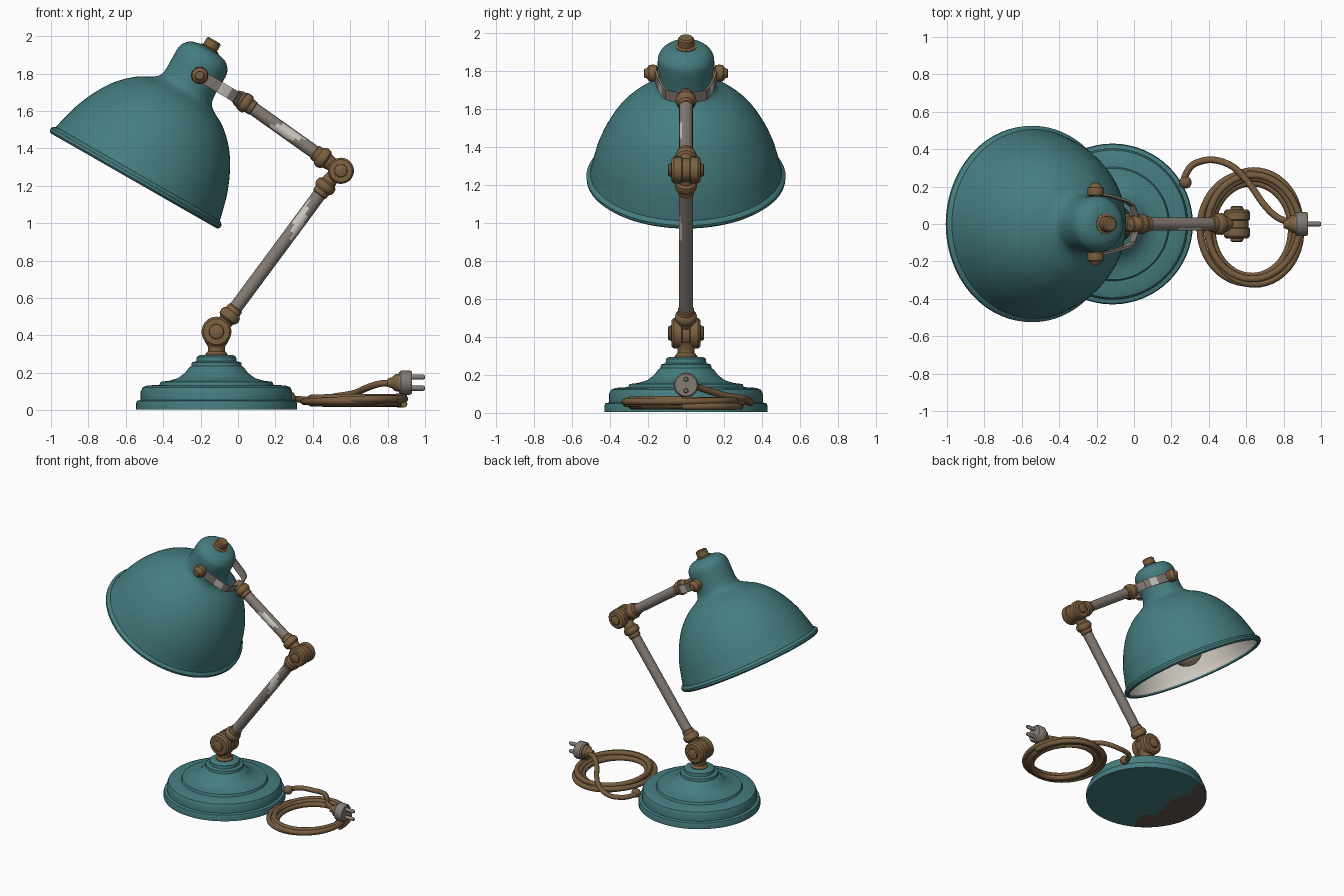
import bpy, bmesh, math
from mathutils import Vector

if "Cube" in bpy.data.objects:
    bpy.data.objects.remove(bpy.data.objects["Cube"])


def material(name, rgb):
    m = bpy.data.materials.new(name)
    m.diffuse_color = (*rgb, 1)
    m.use_nodes = True
    m.node_tree.nodes["Principled BSDF"].inputs["Base Color"].default_value = m.diffuse_color
    return m


TEAL = material("teal enamel", (0.060, 0.205, 0.215))
BRASS = material("aged brass", (0.200, 0.118, 0.052))
CORD = material("cloth cord", (0.185, 0.110, 0.050))
STEEL = material("dull steel", (0.235, 0.200, 0.175))
BRIGHT = material("worn bright steel", (0.62, 0.59, 0.54))
WHITE = material("cream lining", (0.78, 0.74, 0.66))
BARE = material("bare underside", (0.130, 0.095, 0.080))
GLASS = material("bulb glass", (0.42, 0.36, 0.25))


def finish(name, bm, mats, angle=35):
    bmesh.ops.remove_doubles(bm, verts=bm.verts, dist=1e-5)
    bmesh.ops.recalc_face_normals(bm, faces=bm.faces)
    me = bpy.data.meshes.new(name)
    bm.to_mesh(me)
    bm.free()
    ob = bpy.data.objects.new(name, me)
    bpy.context.collection.objects.link(ob)
    for m in mats:
        me.materials.append(m)
    bpy.ops.object.select_all(action='DESELECT')
    ob.select_set(True)
    bpy.context.view_layer.objects.active = ob
    bpy.ops.object.shade_smooth_by_angle(angle=math.radians(angle))
    return ob


def smooth_path(pts, n=6):
    """Catmull-Rom curve through the points."""
    p = [Vector(q) for q in pts]
    p = [2 * p[0] - p[1]] + p + [2 * p[-1] - p[-2]]
    out = []
    for a, b, c, d in zip(p, p[1:], p[2:], p[3:]):
        for i in range(n):
            t = i / n
            out.append(0.5 * (2 * b + (c - a) * t + (2 * a - 5 * b + 4 * c - d) * t * t
                              + (3 * b - a - 3 * c + d) * t ** 3))
    return out + [p[-2]]


def lathe(name, profile, mats, origin=(0, 0, 0), axis=(0, 0, 1), seg=32, rule=None):
    """Revolve (radius, height) points about an axis; rule(local centre, row) gives the colour."""
    bm = bmesh.new()
    rot = Vector((0, 0, 1)).rotation_difference(Vector(axis))
    rings = []
    for r, h in profile:
        rings.append([bm.verts.new((r * math.cos(2 * math.pi * k / seg),
                                    r * math.sin(2 * math.pi * k / seg), h)) for k in range(seg)])
    for i, (a, b) in enumerate(zip(rings, rings[1:])):
        for k in range(seg):
            j = (k + 1) % seg
            f = bm.faces.new((a[k], a[j], b[j], b[k]))
            if rule:
                f.material_index = rule(f.calc_center_median(), i)
    for v in bm.verts:
        v.co = rot @ v.co + Vector(origin)
    return finish(name, bm, mats)


def tube(name, pts, radius, mat):
    cu = bpy.data.curves.new(name, 'CURVE')
    cu.dimensions = '3D'
    cu.bevel_depth = radius
    cu.bevel_resolution = 3
    cu.use_fill_caps = True
    sp = cu.splines.new('POLY')
    sp.points.add(len(pts) - 1)
    for q, p in zip(sp.points, pts):
        q.co = (*p, 1)
    cu.materials.append(mat)
    ob = bpy.data.objects.new(name, cu)
    bpy.context.collection.objects.link(ob)


def ball(name, r, mat, at):
    pr = [(r * math.sin(math.pi * i / 12), -r * math.cos(math.pi * i / 12)) for i in range(13)]
    return lathe(name, pr, [mat], at, seg=24)


# Base: stepped, flared foot with a bare patch underneath
BX = -0.115
underside = [(0.43 * i / 12, 0.005) for i in range(13)]
foot = [(0.43, 0.035), (0.425, 0.05), (0.405, 0.055), (0.405, 0.10), (0.395, 0.122), (0.37, 0.132),
        (0.305, 0.136), (0.298, 0.152), (0.25, 0.158), (0.205, 0.172), (0.17, 0.198), (0.145, 0.23),
        (0.135, 0.236), (0.132, 0.255), (0.108, 0.262), (0.105, 0.285), (0.09, 0.295), (0, 0.295)]
lathe("base", underside + foot, [TEAL, BARE], (BX, 0, 0), seg=64,
      rule=lambda c, i: int(i < 12 and c.x < -0.18 + 0.03 * math.sin(c.y * 20)))
lathe("base_neck", [(0, 0.28), (0.06, 0.28), (0.06, 0.3), (0.046, 0.315), (0.046, 0.34), (0.065, 0.37), (0, 0.37)],
      [BRASS], (BX, 0, 0))


# Hinges: barrel along y, side knuckles and bolt heads
def hinge(name, x, z, r):
    half = [(r * 0.9, 0.012), (r * 0.9, 0.018), (r, 0.024), (r, 0.064), (r * 0.86, 0.076),
            (r * 0.5, 0.078), (r * 0.48, 0.09), (r * 0.35, 0.096), (0, 0.096)]
    lathe(name, [(a, -h) for a, h in half[::-1]] + half, [BRASS], (x, 0, z), (0, 1, 0))


LOW, TOP = Vector((BX, 0, 0.42)), Vector((0.55, 0, 1.28))
END = Vector((0.015, 0, 1.66))
hinge("lower_hinge", LOW.x, LOW.z, 0.08)
hinge("upper_hinge", TOP.x, TOP.z, 0.07)


# Arms: steel rods with worn streaks and brass collars at both ends
def arm(name, a, b, s0, s1, w0, w1):
    d = (b - a).normalized()
    n = 24
    length = s1 - s0
    prof = [(0, 0)] + [(0.036, length * i / n) for i in range(n + 1)] + [(0, length)]
    lathe(name, prof, [STEEL, BRIGHT], a + d * s0, d, seg=20,
          rule=lambda c, i: int(w0 < c.z / length + c.x * 2 < w1 and c.y < -0.024))
    return d


collar = [(0, -0.05), (0.036, -0.05), (0.042, -0.01), (0.054, 0.0), (0.058, 0.02), (0.054, 0.036),
          (0.044, 0.045), (0.042, 0.07), (0.036, 0.075), (0, 0.075)]
d1 = arm("lower_arm", Vector((-0.085, 0, 0.45)), Vector((0.47, 0, 1.20)), 0, 0.94, 0.66, 0.82)
lathe("lower_arm_bottom_collar", collar, [BRASS], (-0.055, 0, 0.49), d1)
lathe("lower_arm_top_collar", collar, [BRASS], (0.478, 0, 1.212), -d1)
d2 = arm("upper_arm", TOP, END, 0.05, 0.65, 0.40, 0.62)
lathe("upper_arm_lower_collar", collar, [BRASS], TOP + d2 * 0.10, d2)
lathe("upper_arm_upper_collar", [(r * 0.95, h) for r, h in collar], [BRASS], END - d2 * 0.01, -d2)
ball("fork_ball", 0.046, BRASS, END)

# Fork: flat straps reaching around the shade neck
fwd, wide = Vector((-0.86, 0, 0.51)), Vector((0.51, 0, 0.86))
PIVOT = Vector((-0.205, 0, 1.79))
strap = [(0.0, 0.0), (0.015, 0.06), (0.03, 0.095), (0.07, 0.118), (0.13, 0.133), (0.18, 0.146), (0.28, 0.158)]
for side, label in ((-1, "front"), (1, "back")):
    bm = bmesh.new()
    rows = []
    for s, y in strap:
        c = END + fwd * s + Vector((0, side * y, 0))
        rows.append([bm.verts.new(c + wide * w + Vector((0, side * t, 0)))
                     for w, t in ((-0.031, 0), (0.031, 0), (0.031, 0.012), (-0.031, 0.012))])
    for i, (a, b) in enumerate(zip(rows, rows[1:])):
        for k in range(4):
            f = bm.faces.new((a[k], a[(k + 1) % 4], b[(k + 1) % 4], b[k]))
            f.material_index = int(i == 3 and k == 2)
    bm.faces.new(rows[0])
    bm.faces.new(rows[-1])
    finish(label + "_fork_strap", bm, [STEEL, BRIGHT])
    lathe(label + "_pivot_knob", [(0, 0.13), (0.03, 0.13), (0.03, 0.15), (0.042, 0.155), (0.046, 0.175),
                                  (0.042, 0.195), (0.028, 0.205), (0.022, 0.22), (0, 0.222)],
          [BRASS], PIVOT, (0, side, 0), 20)

# Shade: dome, neck, cap and rolled rim in enamel, cream inside
SO, AX = Vector((-0.55, 0, 1.238)), Vector((0.497, 0, 0.868))
dome = smooth_path([(0.505, 0.03, 0), (0.488, 0.10, 0), (0.462, 0.19, 0), (0.418, 0.29, 0), (0.355, 0.39, 0),
                    (0.27, 0.473, 0), (0.19, 0.52, 0), (0.158, 0.55, 0), (0.148, 0.60, 0), (0.149, 0.71, 0),
                    (0.139, 0.75, 0), (0.108, 0.783, 0), (0.06, 0.798, 0)], 4)
outer = [(p.x, p.y) for p in dome]
rim = [(0.492, 0.0), (0.498, -0.012), (0.512, -0.014), (0.524, -0.004), (0.525, 0.012), (0.516, 0.024)]
inner = [(r - 0.014, h - 0.010) for r, h in outer if h < 0.56][::-1]
profile = [(0, inner[0][1])] + inner + rim + outer + [(0, 0.80)]
lathe("shade", profile, [TEAL, WHITE], SO, AX, seg=72, rule=lambda c, i: int(i < len(inner) + 1))
lathe("shade_finial", [(0, 0.78), (0.056, 0.78), (0.056, 0.802), (0.042, 0.808), (0.042, 0.845), (0.034, 0.853), (0, 0.853)],
      [BRASS], SO, AX, 24)
lathe("bulb_socket", [(0, 0.55), (0.07, 0.55), (0.07, 0.34), (0.055, 0.32), (0, 0.32)], [BRASS], SO, AX, 24)
bulb = smooth_path([(0.045, 0.33, 0), (0.055, 0.27, 0), (0.095, 0.20, 0), (0.11, 0.13, 0), (0.09, 0.06, 0),
                    (0.045, 0.025, 0), (0, 0.018, 0)], 4)
lathe("bulb", [(0, 0.33)] + [(max(p.x, 0), p.y) for p in bulb], [GLASS], SO, AX, 32)

# Cord: grommet, lead to the plug and the coiled loops
ball("cord_grommet", 0.033, CORD, (0.275, 0.222, 0.068))
tube("cord_lead", smooth_path([(0.26, 0.20, 0.065), (0.275, 0.26, 0.062), (0.32, 0.32, 0.058), (0.42, 0.343, 0.055),
                               (0.53, 0.305, 0.075), (0.62, 0.21, 0.09), (0.69, 0.11, 0.12), (0.76, 0.04, 0.142),
                               (0.85, 0.0, 0.147)]), 0.018, CORD)
coil = []
for k in range(4 * 48 + 1):
    t = 2 * math.pi * k / 48
    f = 0.245 + 0.020 * math.sin(t * 0.75 + 0.6)
    coil.append((0.63 + f * math.cos(t) + 0.012 * math.sin(t * 0.5), -0.02 + (f + 0.04) * math.sin(t),
                 0.033 + 0.037 * k / 192))
tube("cord_coil", coil, 0.019, CORD)
tube("cord_coil_inner", [(0.63 + 0.212 * math.cos(t / 8), -0.03 + 0.25 * math.sin(t / 8), 0.037) for t in range(52)],
     0.019, CORD)

# Plug: brass grip, steel face and two prongs
lathe("plug_grip", [(0, 0.80), (0.022, 0.80), (0.03, 0.825), (0.045, 0.84), (0.05, 0.87), (0, 0.87)],
      [BRASS], (0, 0, 0.147), (1, 0, 0), 24)
lathe("plug_face", [(0, 0.862), (0.056, 0.862), (0.065, 0.872), (0.065, 0.92), (0.058, 0.93), (0, 0.93)],
      [STEEL], (0, 0, 0.147), (1, 0, 0), 32)
for dz, label in ((-0.03, "lower"), (0.03, "upper")):
    lathe(label + "_prong", [(0, 0.92), (0.014, 0.92), (0.014, 0.99), (0.009, 1.0), (0, 1.0)],
          [STEEL], (0, 0, 0.147 + dz), (1, 0, 0), 12)
